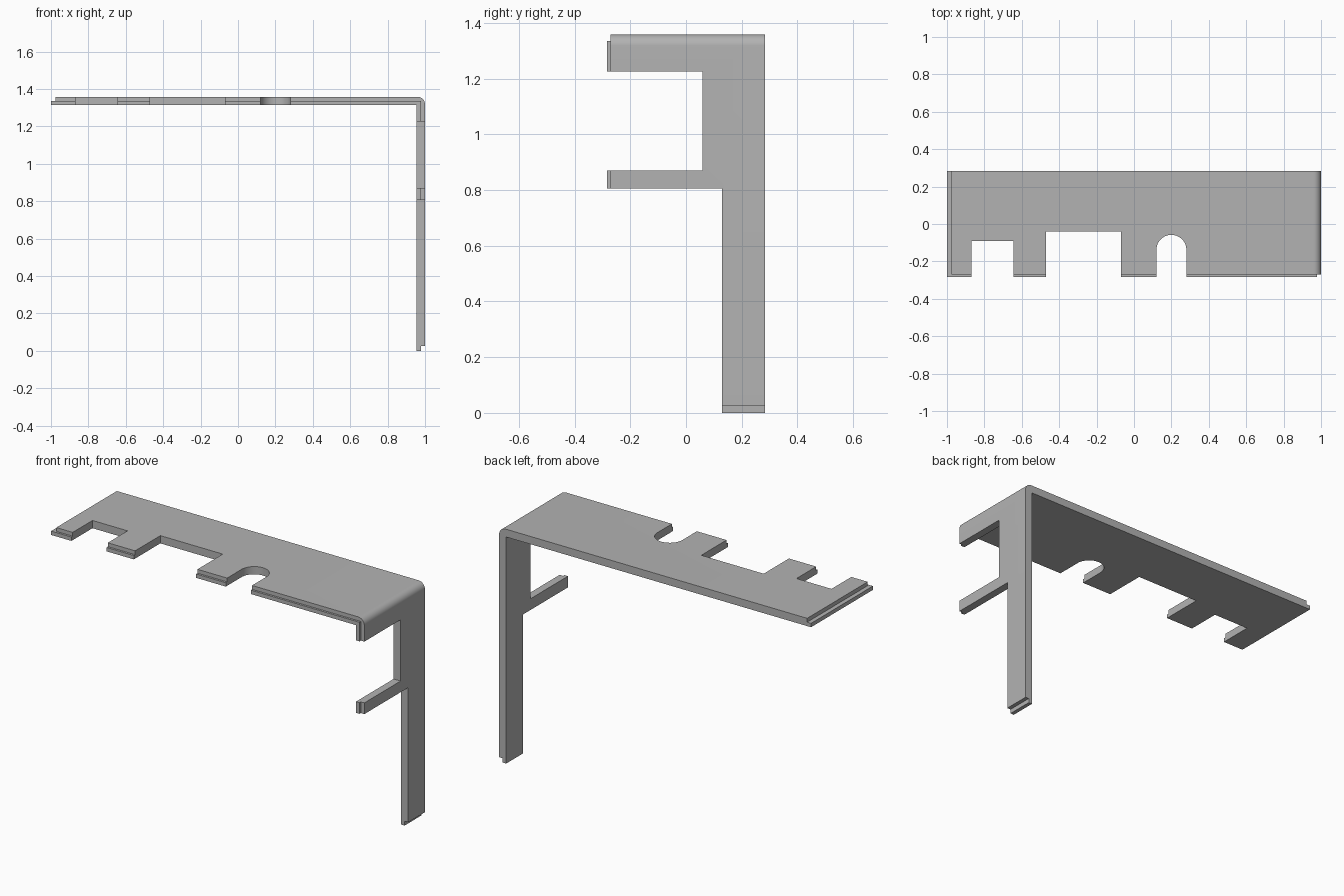
import bpy
import bmesh
import math

if "Cube" in bpy.data.objects:
    bpy.data.objects.remove(bpy.data.objects["Cube"], do_unlink=True)

HALF = 0.283           # half depth of the bracket
TOP = 1.358            # height of the upper face
WALL = 0.045           # plate thickness
MID = WALL / 2         # thickness of the lip
STEP = 0.012           # lip reach at the front
END = 0.025            # lip reach at the two ends
FAR = 0.3              # overshoot for cutters

grey = bpy.data.materials.new("plain grey")
grey.use_nodes = True
colour = (0.45, 0.45, 0.45, 1)
grey.diffuse_color = colour
grey.node_tree.nodes["Principled BSDF"].inputs["Base Color"].default_value = colour


def prism(name, points, axis, start, stop):
    """Extrude a 2D outline along x, y or z; the outline uses the other two axes."""
    bm = bmesh.new()
    spots = []
    for a, b in points:
        spot = [a, b]
        spot.insert("xyz".index(axis), start)
        spots.append(bm.verts.new(spot))
    face = bm.faces.new(spots)
    grown = bmesh.ops.extrude_face_region(bm, geom=[face])
    push = [0, 0, 0]
    push["xyz".index(axis)] = stop - start
    moved = [g for g in grown["geom"] if isinstance(g, bmesh.types.BMVert)]
    bmesh.ops.translate(bm, verts=moved, vec=push)
    bmesh.ops.recalc_face_normals(bm, faces=bm.faces)
    mesh = bpy.data.meshes.new(name)
    bm.to_mesh(mesh)
    bm.free()
    mesh.materials.append(grey)
    obj = bpy.data.objects.new(name, mesh)
    bpy.context.collection.objects.link(obj)
    return obj


def box_outline(a0, a1, b0, b1):
    return [(a0, b0), (a1, b0), (a1, b1), (a0, b1)]


def arc(cx, cy, radius, begin, end, steps):
    angles = [math.radians(begin + (end - begin) * i / steps) for i in range(steps + 1)]
    return [(cx + radius * math.cos(t), cy + radius * math.sin(t)) for t in angles]


# Folded plate with a rounded outer corner
under, inside, bend = TOP - WALL, 1 - WALL, 0.04
outline = [(-1, under), (inside, under), (inside, 0), (1, 0)]
outline += arc(1 - bend, TOP - bend, bend, 0, 90, 10) + [(-1, TOP)]
bracket = prism("bracket", outline, "y", -HALF, HALF)

cutters = []

# Notches in the front edge of the top plate
for left, right, back in ((-0.87, -0.645, -0.09), (-0.47, -0.07, -0.04)):
    cutters.append(prism("notch_cutter", box_outline(left, right, -HALF - FAR, back),
                         "z", 1, TOP + FAR))

# Round-ended slot in the top plate
slot = [(0.12, -HALF - FAR), (0.28, -HALF - FAR)] + arc(0.2, -0.138, 0.08, 0, 180, 24)
cutters.append(prism("slot_cutter", slot, "z", 1, TOP + FAR))

# Openings that leave the two forward arms on the side leg
cutters.append(prism("arm_gap_cutter", box_outline(-HALF - FAR, 0.06, 0.87, 1.225),
                     "x", 0.8, 1 + FAR))
cutters.append(prism("leg_cutter", box_outline(-HALF - FAR, 0.13, -FAR, 0.805),
                     "x", 0.8, 1 + FAR))

# Stepped lips along the front edge and both ends
split_z, split_x = TOP - MID, 1 - MID
lip = [(-1 - FAR, split_z), (split_x, split_z), (split_x, -FAR),
       (1 + FAR, -FAR), (1 + FAR, TOP + FAR), (-1 - FAR, TOP + FAR)]
cutters.append(prism("front_lip_cutter", lip, "y", -HALF - FAR, -HALF + STEP))
cutters.append(prism("end_lip_cutter", box_outline(-1 - FAR, -1 + END, split_z, TOP + FAR),
                     "y", -1, 1))
cutters.append(prism("foot_lip_cutter", box_outline(split_x, 1 + FAR, -FAR, END),
                     "y", -1, 1))

# Carve the plate, then discard the cutters
for cutter in cutters:
    cutter.hide_render = True
    cut = bracket.modifiers.new(cutter.name, "BOOLEAN")
    cut.operation = "DIFFERENCE"
    cut.solver = "EXACT"
    cut.object = cutter
bpy.context.view_layer.update()
carved = bpy.data.meshes.new_from_object(
    bracket.evaluated_get(bpy.context.evaluated_depsgraph_get()))
bracket.modifiers.clear()
bracket.data = carved
carved.materials.clear()
carved.materials.append(grey)
for cutter in cutters:
    bpy.data.objects.remove(cutter, do_unlink=True)

# Smooth the bend and slot while keeping the edges crisp
bpy.ops.object.select_all(action="DESELECT")
bracket.select_set(True)
bpy.context.view_layer.objects.active = bracket
bpy.ops.object.shade_smooth_by_angle(angle=math.radians(30))
